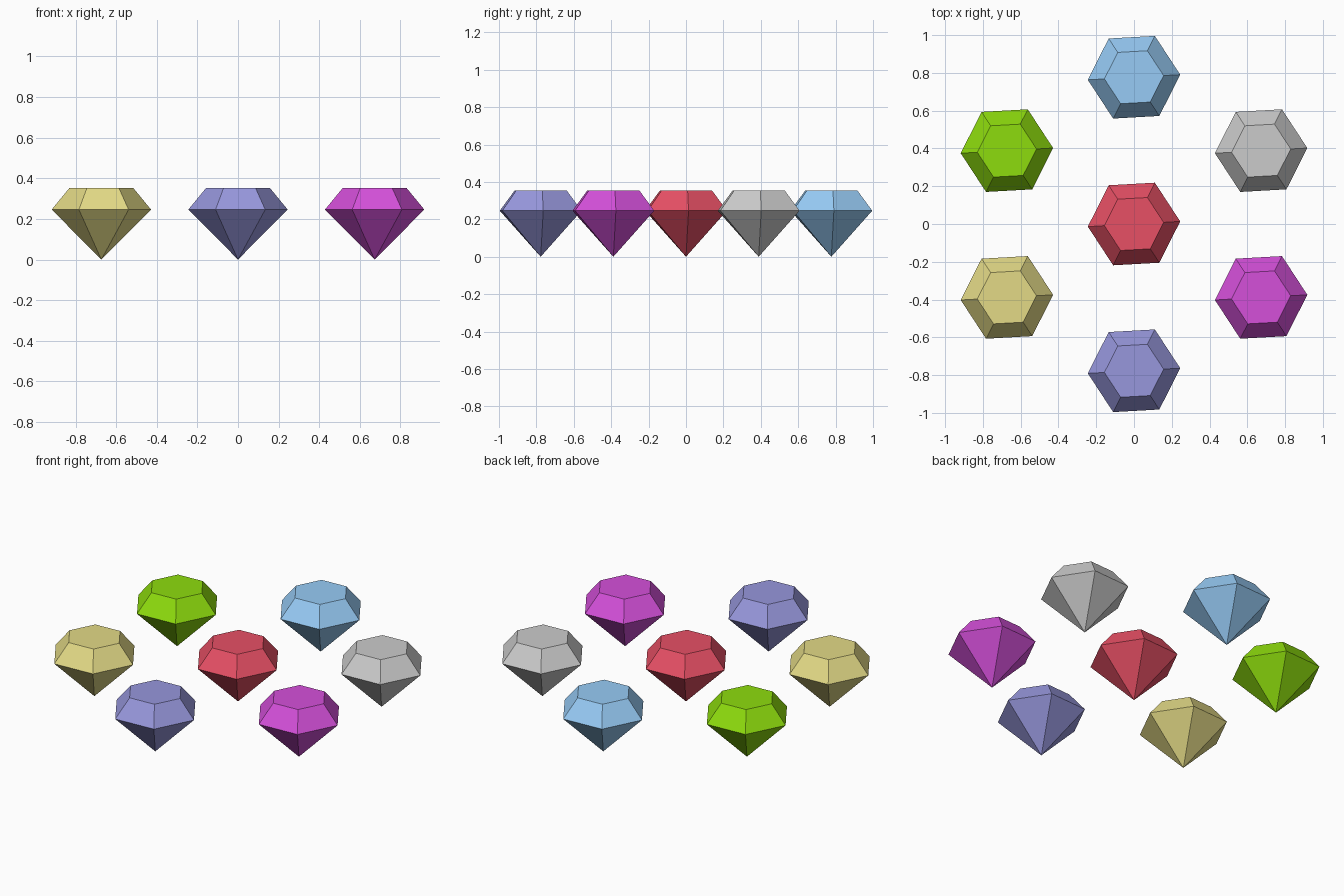
import bpy, bmesh
from math import sin, cos, pi, radians

if "Cube" in bpy.data.objects:
    bpy.data.objects.remove(bpy.data.objects["Cube"])

SIDES, TURN = 6, radians(3.2)
GIRDLE_R, TABLE_R = 0.245, 0.157
GIRDLE_Z, TABLE_Z = 0.246, 0.353
RING = 0.777


def gem(name, x, y, color):
    """Six-sided cut gem: pointed pavilion, bevelled crown, flat table."""
    bm = bmesh.new()

    def hexagon(r, z):
        return [bm.verts.new((r * cos(TURN + i * 2 * pi / SIDES),
                              r * sin(TURN + i * 2 * pi / SIDES), z)) for i in range(SIDES)]

    tip = bm.verts.new((0, 0, 0))
    girdle, table = hexagon(GIRDLE_R, GIRDLE_Z), hexagon(TABLE_R, TABLE_Z)
    for i in range(SIDES):
        j = (i + 1) % SIDES
        bm.faces.new((tip, girdle[j], girdle[i]))                   # pavilion
        bm.faces.new((girdle[i], girdle[j], table[j], table[i]))    # crown
    bm.faces.new(table)
    mesh = bpy.data.meshes.new(name)
    bm.to_mesh(mesh)
    bm.free()
    ob = bpy.data.objects.new(name, mesh)
    ob.location = (x, y, 0)
    bpy.context.collection.objects.link(ob)
    if color:
        mat = bpy.data.materials.new(name + "_color")
        mat.diffuse_color = (*color, 1)
        mat.use_nodes = True
        mat.node_tree.nodes["Principled BSDF"].inputs["Base Color"].default_value = mat.diffuse_color
        mesh.materials.append(mat)


# centre gem
gem("red_gem", 0, 0, (0.80, 0.08, 0.13))

# ring of gems, counter-clockwise from the right rear
ring = [("grey_gem", None),
        ("light_blue_gem", (0.31, 0.60, 0.92)),
        ("green_gem", (0.27, 0.72, 0.004)),
        ("yellow_gem", (0.77, 0.70, 0.24)),
        ("lilac_gem", (0.31, 0.31, 0.72)),
        ("magenta_gem", (0.66, 0.08, 0.70))]
for k, (name, color) in enumerate(ring):
    a = radians(30 + 60 * k)
    gem(name, RING * cos(a), RING * sin(a), color)
